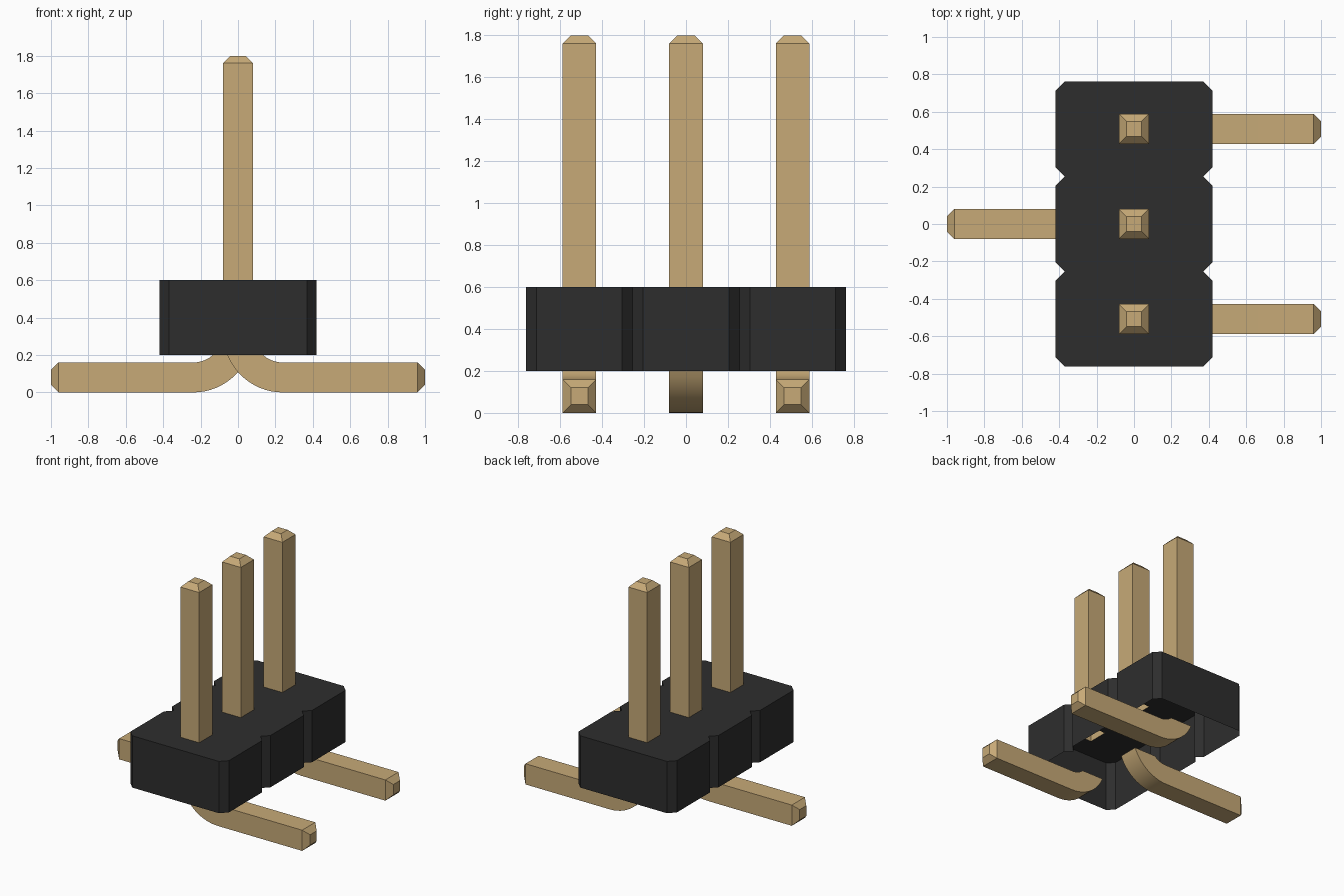
import bpy, bmesh, math

cube = bpy.data.objects.get("Cube")
if cube:
    bpy.data.objects.remove(cube, do_unlink=True)

PITCH, HALF = 0.508, 0.08          # pin spacing, half thickness of a pin
BASE, TOP = 0.2, 0.6               # housing bottom and top


def material(name, color):
    mat = bpy.data.materials.new(name)
    mat.use_nodes = True
    mat.diffuse_color = color
    mat.node_tree.nodes["Principled BSDF"].inputs["Base Color"].default_value = color
    return mat


black = material("black plastic", (0.027, 0.027, 0.027, 1))
gold = material("gold metal", (0.57, 0.40, 0.185, 1))


def finish(bm, name, mat, smooth=False):
    bmesh.ops.recalc_face_normals(bm, faces=bm.faces[:])
    mesh = bpy.data.meshes.new(name)
    bm.to_mesh(mesh)
    bm.free()
    mesh.materials.append(mat)
    obj = bpy.data.objects.new(name, mesh)
    bpy.context.collection.objects.link(obj)
    if smooth:
        bpy.ops.object.select_all(action="DESELECT")
        obj.select_set(True)
        bpy.context.view_layer.objects.active = obj
        bpy.ops.object.shade_smooth_by_angle(angle=math.radians(30))
    return obj


def skin(bm, rings):
    """Join equal rings of points into a tube and cap the last ring."""
    loops = [[bm.verts.new(p) for p in ring] for ring in rings]
    for a, b in zip(loops, loops[1:]):
        for i in range(len(a)):
            j = (i + 1) % len(a)
            bm.faces.new((a[i], a[j], b[j], b[i]))
    bm.faces.new(loops[-1])


def square(h, cy=0):
    return [(-h, cy - h), (h, cy - h), (h, cy + h), (-h, cy + h)]


# Housing: three chamfered cells in a row, open below, pierced on top
def build_housing():
    bm = bmesh.new()
    side = []
    for c in (-PITCH, 0, PITCH):
        side += [(0.37, c - 0.254), (0.42, c - 0.204), (0.42, c + 0.204)]
    side.append((0.37, 1.5 * PITCH))
    outline = side + [(-x, -y) for x, y in side]
    low = [bm.verts.new((x, y, BASE)) for x, y in outline]
    high = [bm.verts.new((x, y, TOP)) for x, y in outline]
    rim = []
    for i in range(len(outline)):
        j = (i + 1) % len(outline)
        bm.faces.new((low[i], low[j], high[j], high[i]))
        rim.append(bm.edges.get((high[i], high[j])))
    for c in (-PITCH, 0, PITCH):
        hole = [bm.verts.new((x, y, TOP)) for x, y in square(HALF, c)]
        rim += [bm.edges.new((hole[i], hole[(i + 1) % 4])) for i in range(4)]
    bmesh.ops.triangle_fill(bm, use_beauty=True, use_dissolve=False,
                            edges=rim, normal=(0, 0, 1))
    finish(bm, "housing", black)


# Upright pin with a blunt tapered tip
def build_pin(name, cy):
    bm = bmesh.new()
    stations = [(TOP, HALF), (1.76, HALF), (1.80, HALF / 2)]
    skin(bm, [[(x, y, z) for x, y in square(h, cy)] for z, h in stations])
    finish(bm, name, gold)


# Bent solder leg: curved out of the housing, flat foot, tapered end
def build_leg(name, cy, direction):
    bm = bmesh.new()
    cx, cz, outer, inner, steps = 0.24, 0.32, 0.32, 0.16, 12

    def arc(radius, t):
        start = math.asin((cz - BASE) / radius)
        a = start + (math.pi / 2 - start) * t
        return cx - radius * math.cos(a), cz - radius * math.sin(a)

    pairs = [(arc(outer, i / steps), arc(inner, i / steps), HALF)
             for i in range(steps + 1)]
    pairs.append(((0.96, 0), (0.96, 2 * HALF), HALF))
    pairs.append(((1.0, HALF / 2), (1.0, 1.5 * HALF), HALF / 2))
    rings = []
    for (ox, oz), (ix, iz), h in pairs:
        rings.append([(direction * ox, cy - h, oz), (direction * ox, cy + h, oz),
                      (direction * ix, cy + h, iz), (direction * ix, cy - h, iz)])
    skin(bm, rings)
    finish(bm, name, gold, smooth=True)


build_housing()
for label, cy, direction in (("front", -PITCH, 1), ("middle", 0, -1), ("back", PITCH, 1)):
    build_pin(label + "_pin", cy)
    build_leg(label + "_leg", cy, direction)
